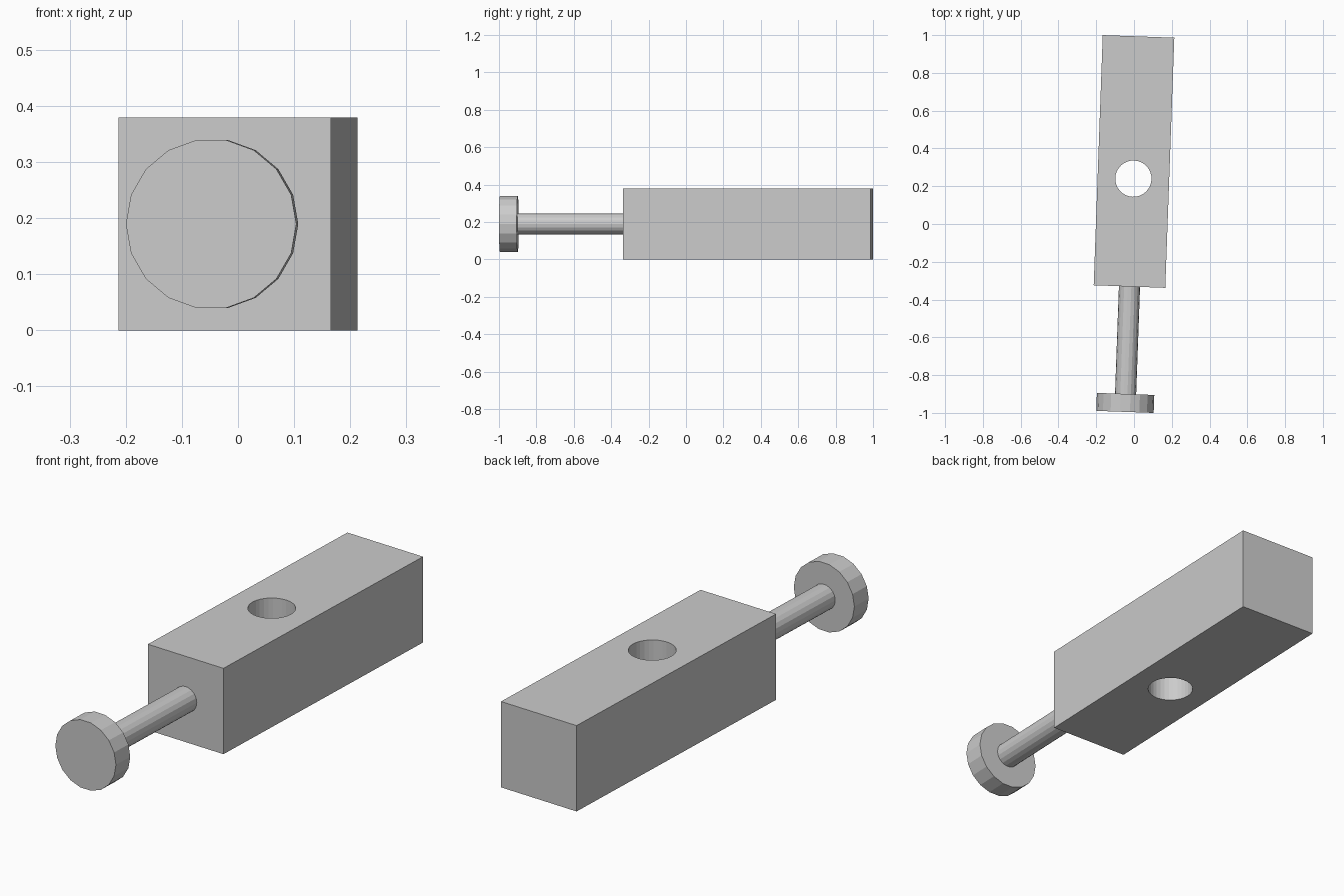
import bpy
import math
from mathutils import Matrix

cube = bpy.data.objects.get("Cube")
if cube:
    bpy.data.objects.remove(cube, do_unlink=True)

# Single plain grey material
grey = bpy.data.materials.new("plain_grey")
grey.use_nodes = True
colour = (0.6, 0.6, 0.6, 1)
grey.diffuse_color = colour
grey.node_tree.nodes["Principled BSDF"].inputs["Base Color"].default_value = colour

# Shared axis: the whole assembly is turned slightly about z
SIZE, LENGTH = 0.379, 1.325
TURN = math.radians(-2.07)
FRAME = Matrix.Translation((0, 0.331, SIZE / 2)) @ Matrix.Rotation(TURN, 4, "Z")


def finish(obj, name):
    obj.name = name
    obj.data.materials.append(grey)
    obj.matrix_world = FRAME @ obj.matrix_basis
    return obj


def axis_cylinder(name, radius, start, end, sides=18):
    """Cylinder along the assembly's y axis, with vertices at its sides."""
    bpy.ops.mesh.primitive_cylinder_add(vertices=sides, radius=radius, depth=end - start)
    obj = bpy.context.object
    obj.data.transform(Matrix.Rotation(math.pi / 2, 4, "Z"))
    obj.data.transform(Matrix.Rotation(math.pi / 2, 4, "X"))
    obj.matrix_basis = Matrix.Translation((0, (start + end) / 2, 0))
    return finish(obj, name)


# Block
bpy.ops.mesh.primitive_cube_add(size=1)
block = bpy.context.object
block.data.transform(Matrix.Diagonal((SIZE, LENGTH, SIZE, 1)))
finish(block, "block")

# Vertical through hole
bpy.ops.mesh.primitive_cylinder_add(vertices=32, radius=0.096, depth=1)
cutter = bpy.context.object
cutter.matrix_basis = Matrix.Translation((0, -0.091, 0))
finish(cutter, "hole_cutter")
cutter.hide_render = True
cut = block.modifiers.new("through_hole", "BOOLEAN")
cut.operation = "DIFFERENCE"
cut.solver = "EXACT"
cut.object = cutter
bpy.context.view_layer.objects.active = block
bpy.ops.object.modifier_apply(modifier=cut.name)
bpy.data.objects.remove(cutter, do_unlink=True)

# Rod and end knob
axis_cylinder("rod", 0.056, -1.24, -LENGTH / 2 + 0.005)
axis_cylinder("end_knob", 0.152, -1.3265, -1.2315)
